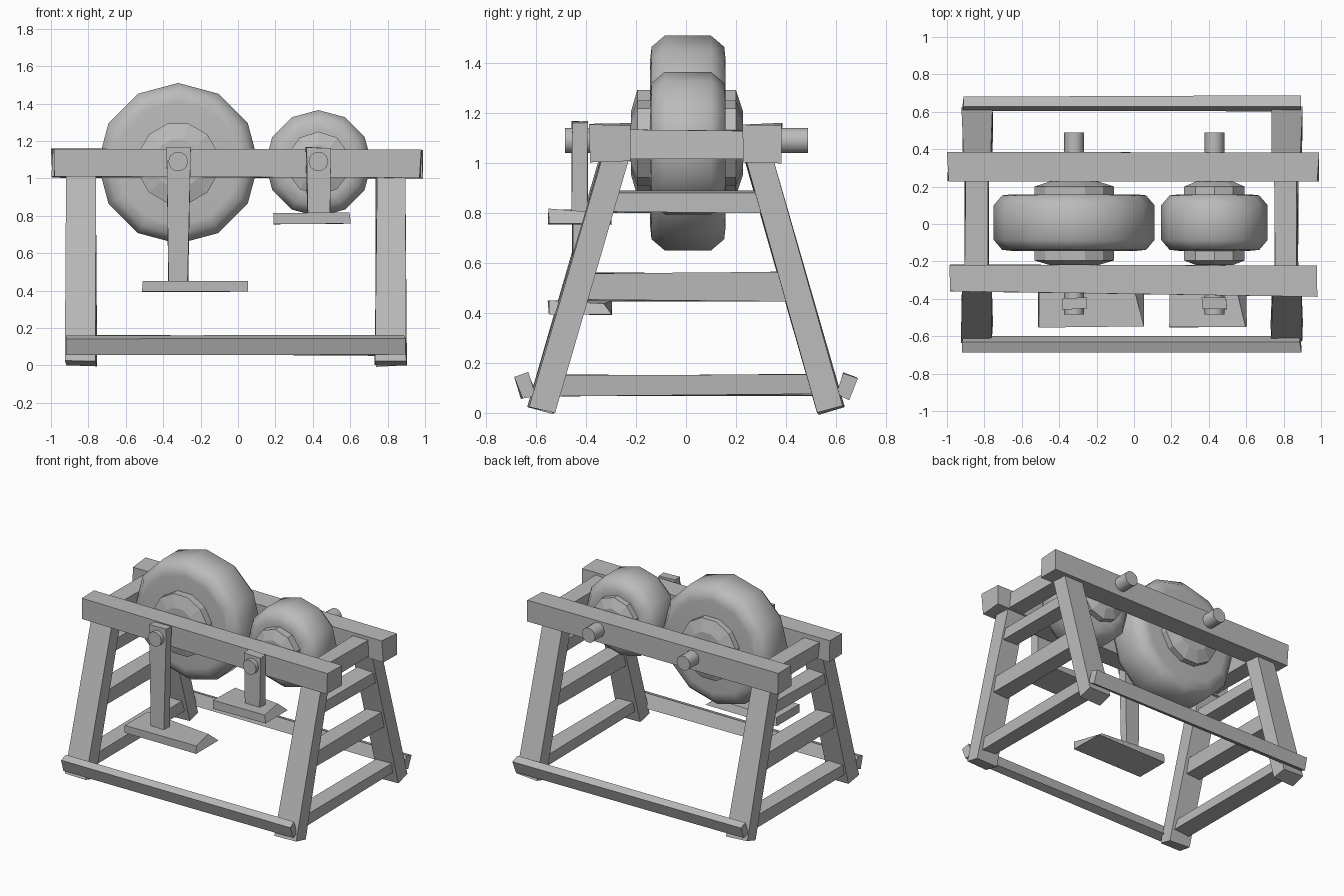
import bpy, bmesh, math, random
from mathutils import Vector

random.seed(4)
if "Cube" in bpy.data.objects:
    bpy.data.objects.remove(bpy.data.objects["Cube"], do_unlink=True)

grey = bpy.data.materials.new("plain_grey")
grey.use_nodes = True
colour = (0.5, 0.5, 0.5, 1)
grey.diffuse_color = colour
grey.node_tree.nodes["Principled BSDF"].inputs["Base Color"].default_value = colour

X, Y = Vector((1, 0, 0)), Vector((0, 1, 0))


def finish(name, bm, smooth_angle=None):
    bmesh.ops.recalc_face_normals(bm, faces=bm.faces)
    mesh = bpy.data.meshes.new(name)
    bm.to_mesh(mesh)
    bm.free()
    mesh.materials.append(grey)
    if smooth_angle:
        mesh.shade_smooth()
        mesh.set_sharp_from_angle(angle=math.radians(smooth_angle))
    obj = bpy.data.objects.new(name, mesh)
    bpy.context.collection.objects.link(obj)
    return obj


def beam(name, start, end, across, width, depth, end_width=None, rough=0.006):
    """Hand-cut timber between two points; width lies along the across axis."""
    start, end = Vector(start), Vector(end)
    along = (end - start).normalized()
    side = (across - along * across.dot(along)).normalized()
    other = along.cross(side)
    bm = bmesh.new()
    bmesh.ops.create_cube(bm, size=1)
    for v in bm.verts:
        w = (end_width or width) if v.co.z > 0 else width
        centre = end if v.co.z > 0 else start
        jitter = Vector([random.uniform(-rough, rough) for _ in range(3)])
        v.co = centre + side * v.co.x * w + other * v.co.y * depth + jitter
    return finish(name, bm)


def lathe(name, x, z, profile, sides, turn=0, smooth_angle=None):
    """Turn (radius, y) points around an axis parallel to y."""
    bm = bmesh.new()
    rings = []
    for r, y in profile:
        angles = [math.tau * i / sides + turn for i in range(sides)]
        rings.append([bm.verts.new((x + r * math.cos(a), y, z + r * math.sin(a))) for a in angles])
    for a, b in zip(rings, rings[1:]):
        for i in range(sides):
            j = (i + 1) % sides
            bm.faces.new((a[i], a[j], b[j], b[i]))
    bm.faces.new(rings[0])
    bm.faces.new(rings[-1])
    return finish(name, bm, smooth_angle)


# Trestle ends: splayed legs, top crosspiece and rungs
for side, x in (("right", -0.84), ("left", 0.815)):
    for place, s in (("front", -1), ("back", 1)):
        beam(f"{place}_{side}_leg", (x, s * 0.58, 0.012), (x, s * 0.285, 1.03),
             X, 0.165, 0.105, 0.15)
    for label, z, reach, height in (("top_crosspiece", 1.075, 0.24, 0.11),
                                    ("upper_rung", 0.845, 0.32, 0.08),
                                    ("middle_rung", 0.505, 0.42, 0.11),
                                    ("lower_rung", 0.112, 0.53, 0.08)):
        beam(f"{side}_{label}", (x, -reach, z), (x, reach, z), X, 0.12, height)

# Long rails on top and stretchers at the feet
beam("front_top_rail", (-0.985, -0.292, 1.08), (0.975, -0.302, 1.078), Y, 0.145, 0.15, 0.165)
beam("back_top_rail", (-0.995, 0.305, 1.08), (0.985, 0.305, 1.078), Y, 0.15, 0.15)
for place, s in (("front", -1), ("back", 1)):
    beam(f"{place}_stretcher", (-0.915, s * 0.642, 0.11), (0.89, s * 0.642, 0.106),
         Vector((0, 1, -s * 0.3)), 0.06, 0.09)

# Grinding wheels with hubs, axles, crank arms and pedals
wheels = (("large", -0.32, 0.43, 0.22, 12, math.pi / 12, 0.42, (-0.51, 0.055)),
          ("small", 0.43, 0.285, 0.17, 10, math.pi / 10, 0.785, (0.19, 0.60)))
for size, x, radius, hub, hub_sides, hub_turn, pedal_z, span in wheels:
    lathe(f"{size}_wheel", x, 1.08,
          [(radius - 0.1, -0.144), (radius - 0.045, -0.138), (radius, -0.085),
           (radius, 0.1), (radius - 0.045, 0.153), (radius - 0.1, 0.159)],
          12, 0, 55)
    lathe(f"{size}_hub", x, 1.08,
          [(hub * 0.6, -0.22), (hub, -0.195), (hub, 0.2), (hub * 0.6, 0.228)],
          hub_sides, hub_turn)
    lathe(f"{size}_axle", x, 1.09, [(0.053, -0.485), (0.053, 0.488)], 10, 0, 50)
    beam(f"{size}_crank_arm", (x, -0.425, pedal_z), (x, -0.425, 1.165),
         X, 0.1 if size == "large" else 0.12, 0.06, 0.13, 0.004)
    pedal = beam(f"{size}_pedal", (span[0], -0.425, pedal_z), (span[1], -0.425, pedal_z),
                 Y, 0.25, 0.058, None, 0.004)
    # Worn back corner of the pedal
    for v in pedal.data.vertices:
        if v.co.x > x and v.co.y > -0.425 and v.co.z > pedal_z:
            v.co += Vector((-0.06, -0.03, -0.012))
